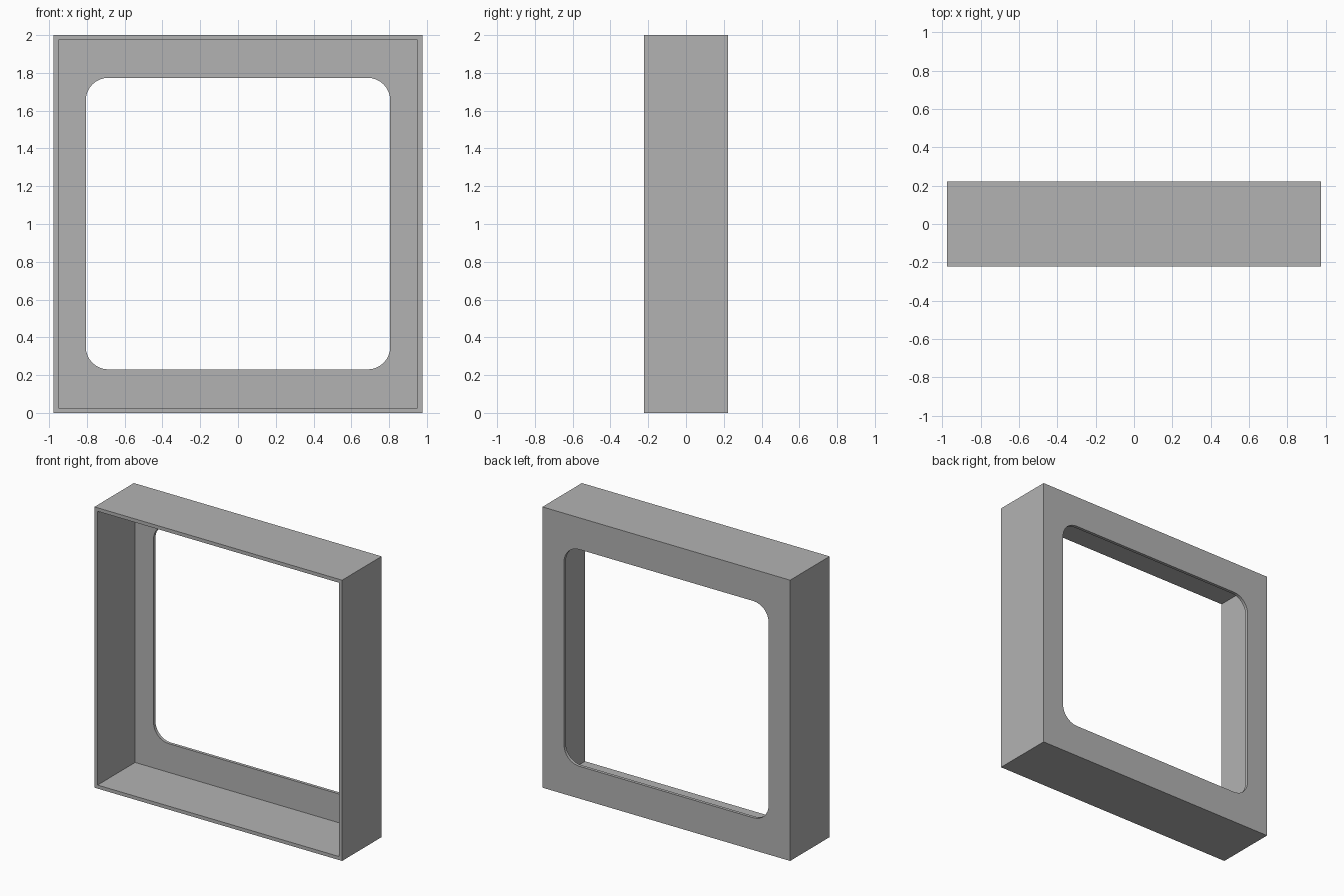
import bpy, bmesh
from math import cos, sin, pi

cube = bpy.data.objects.get("Cube")
if cube:
    bpy.data.objects.remove(cube, do_unlink=True)

WIDTH, DEPTH, HEIGHT = 1.952, 0.444, 2.0
WALL, PLATE = 0.025, 0.022
HOLE_X, HOLE_LOW, HOLE_HIGH, RADIUS = 0.806, 0.23, 1.774, 0.12
STEPS = 8

grey = bpy.data.materials.new("plain grey")
colour = (0.45, 0.45, 0.45, 1)
grey.diffuse_color = colour
grey.use_nodes = True
grey.node_tree.nodes["Principled BSDF"].inputs["Base Color"].default_value = colour


def rounded_rect(half, low, high, radius):
    """Outline in x and z, counter-clockwise, with the same point count for any radius."""
    corners = [(half, high), (-half, high), (-half, low), (half, low)]
    points = []
    for i, (x, z) in enumerate(corners):
        cx = x - radius if x > 0 else x + radius
        cz = z - radius if z == high else z + radius
        for s in range(STEPS + 1):
            a = (i + s / STEPS) * pi / 2
            points.append((cx + radius * cos(a), cz + radius * sin(a)))
    return points


# Rings run from the hole's back edge, over the outer shell, and in again to the hole
back, front = DEPTH / 2, -DEPTH / 2
outer = (WIDTH / 2, 0, HEIGHT, 0)
inner = (WIDTH / 2 - WALL, WALL, HEIGHT - WALL, 0)
hole = (HOLE_X, HOLE_LOW, HOLE_HIGH, RADIUS)
rings = [(hole, back), (outer, back), (outer, front),
         (inner, front), (inner, back - PLATE), (hole, back - PLATE)]

bm = bmesh.new()
loops = [[bm.verts.new((x, y, z)) for x, z in rounded_rect(*shape)]
         for shape, y in rings]
for i, a in enumerate(loops):
    b = loops[(i + 1) % len(loops)]
    for j in range(len(a)):
        k = (j + 1) % len(a)
        bm.faces.new((a[j], a[k], b[k], b[j]))

# Sharp corners collapse to single points
bmesh.ops.remove_doubles(bm, verts=bm.verts, dist=0.0001)
bmesh.ops.recalc_face_normals(bm, faces=bm.faces)

mesh = bpy.data.meshes.new("open_frame")
bm.to_mesh(mesh)
bm.free()
mesh.materials.append(grey)
frame = bpy.data.objects.new("open_frame", mesh)
bpy.context.collection.objects.link(frame)

# Smooth the rounded hole corners, keep the box edges sharp
bpy.context.view_layer.objects.active = frame
frame.select_set(True)
bpy.ops.object.shade_smooth_by_angle(angle=pi / 6)
